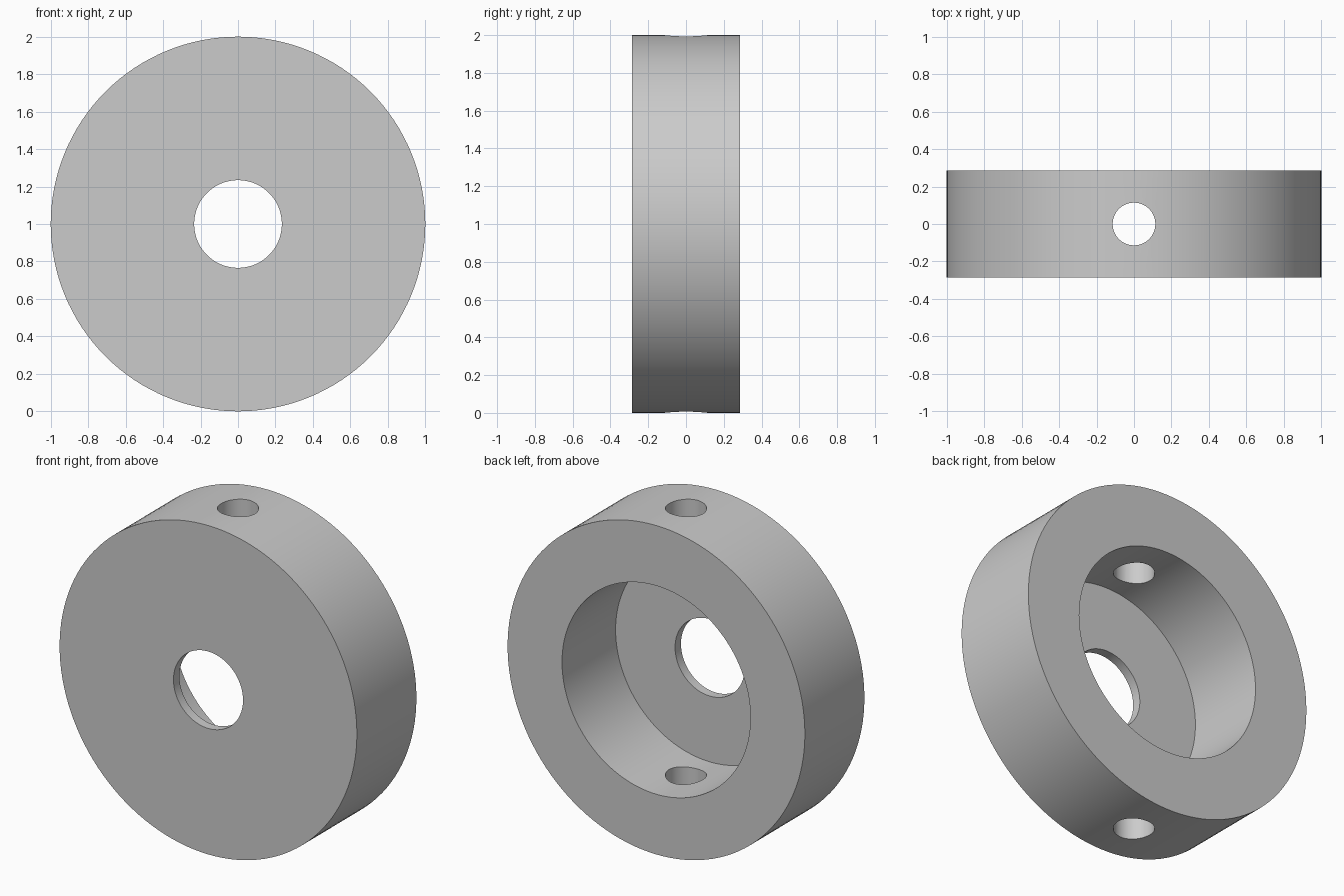
import bpy, bmesh, math
from mathutils import Matrix, Vector

OUTER_R, POCKET_R, BORE_R, PIN_R = 1.0, 0.634, 0.234, 0.114
HALF_DEPTH, FLOOR_Y = 0.286, -0.229
STEPS = 128

cube = bpy.data.objects.get("Cube")
if cube:
    bpy.data.objects.remove(cube, do_unlink=True)

# Single grey material
grey = bpy.data.materials.new("plain grey")
grey.use_nodes = True
colour = (0.6, 0.6, 0.6, 1)
grey.diffuse_color = colour
grey.node_tree.nodes["Principled BSDF"].inputs["Base Color"].default_value = colour


def add_object(name, bm):
    bmesh.ops.recalc_face_normals(bm, faces=bm.faces)
    mesh = bpy.data.meshes.new(name)
    bm.to_mesh(mesh)
    bm.free()
    mesh.materials.append(grey)
    obj = bpy.data.objects.new(name, mesh)
    bpy.context.collection.objects.link(obj)
    return obj


# Collar: stepped section (radius, y) turned around the y axis
section = [(BORE_R, -HALF_DEPTH), (OUTER_R, -HALF_DEPTH), (OUTER_R, HALF_DEPTH),
           (POCKET_R, HALF_DEPTH), (POCKET_R, FLOOR_Y), (BORE_R, FLOOR_Y)]
bm = bmesh.new()
verts = [bm.verts.new((0, y, r)) for r, y in section]
edges = [bm.edges.new((v, verts[i - 1])) for i, v in enumerate(verts)]
bmesh.ops.spin(bm, geom=verts + edges, cent=(0, 0, 0), axis=(0, 1, 0),
               angle=math.tau, steps=STEPS, use_merge=True)
bmesh.ops.remove_doubles(bm, verts=bm.verts, dist=1e-4)
bmesh.ops.translate(bm, verts=bm.verts, vec=Vector((0, 0, OUTER_R)))
collar = add_object("collar", bm)

# Vertical pin hole through the top and bottom of the rim
bm = bmesh.new()
bmesh.ops.create_cone(bm, cap_ends=True, segments=48, radius1=PIN_R, radius2=PIN_R,
                      depth=3, matrix=Matrix.Translation((0, 0, OUTER_R)))
cutter = add_object("pin_hole_cutter", bm)
cutter.hide_render = True

cut = collar.modifiers.new("pin holes", 'BOOLEAN')
cut.operation = 'DIFFERENCE'
cut.solver = 'EXACT'
cut.object = cutter

bpy.ops.object.select_all(action='DESELECT')
bpy.context.view_layer.objects.active = collar
collar.select_set(True)
bpy.ops.object.modifier_apply(modifier=cut.name)
bpy.data.objects.remove(cutter, do_unlink=True)

# Smooth round walls, crisp rims
bpy.ops.object.shade_smooth_by_angle(angle=math.radians(30))
